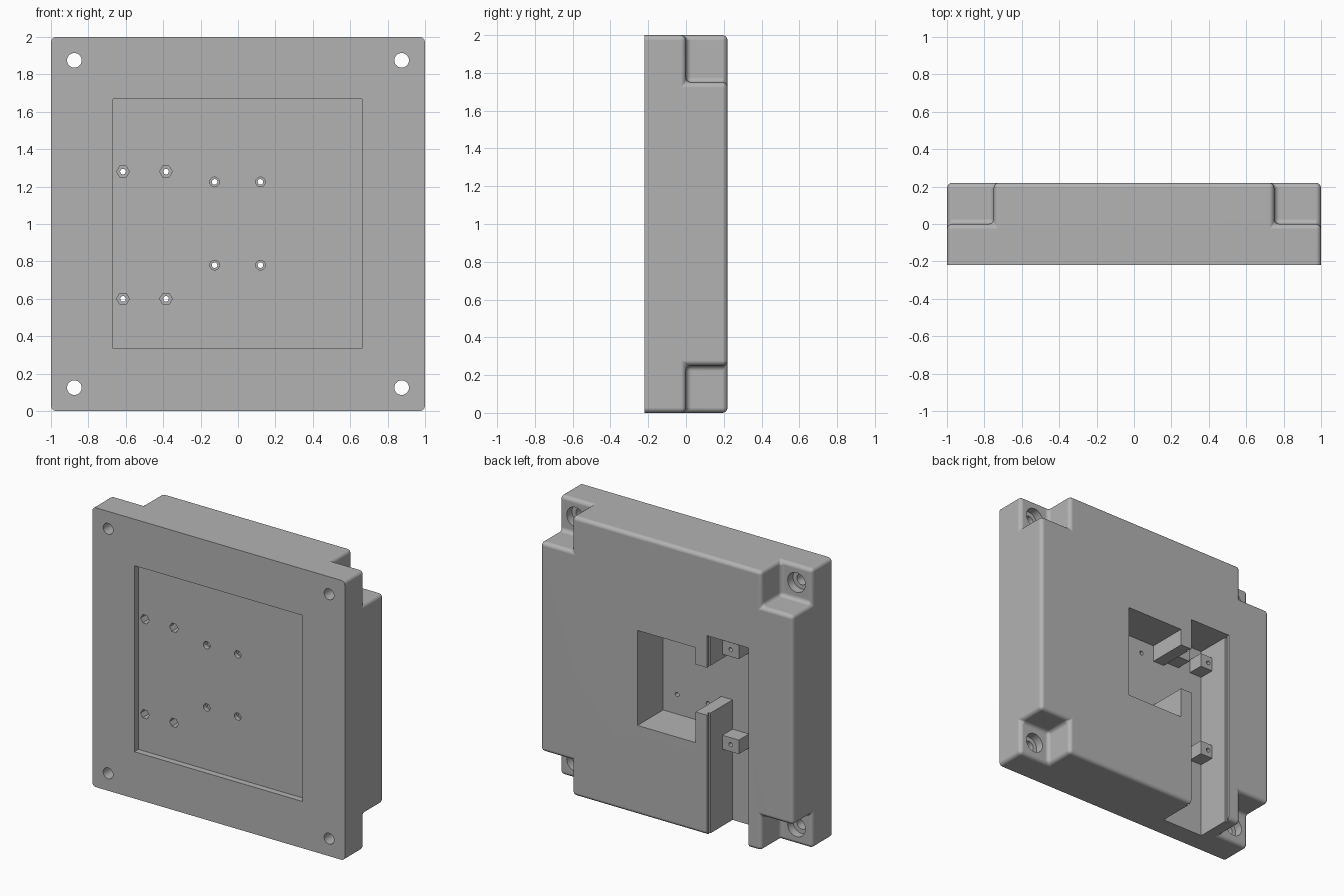
import bpy, bmesh, math

old = bpy.data.objects.get("Cube")
if old:
    bpy.data.objects.remove(old, do_unlink=True)

# Single grey material
grey = bpy.data.materials.new("plain grey")
grey.use_nodes = True
colour = (0.45, 0.45, 0.45, 1)
grey.diffuse_color = colour
grey.node_tree.nodes["Principled BSDF"].inputs["Base Color"].default_value = colour


def prism(name, outline, y0, y1, taper=None):
    """Closed solid from an x-z outline, running from y0 to y1."""
    bm = bmesh.new()
    front = [bm.verts.new((x, y0, z)) for x, z in outline]
    back = [bm.verts.new((x, y1, z)) for x, z in (taper or outline)]
    bm.faces.new(front)
    bm.faces.new(back[::-1])
    n = len(outline)
    for i in range(n):
        j = (i + 1) % n
        bm.faces.new((front[j], front[i], back[i], back[j]))
    bmesh.ops.recalc_face_normals(bm, faces=bm.faces)
    mesh = bpy.data.meshes.new(name)
    bm.to_mesh(mesh)
    bm.free()
    mesh.materials.append(grey)
    obj = bpy.data.objects.new(name, mesh)
    bpy.context.collection.objects.link(obj)
    return obj


def rect(x0, x1, z0, z1):
    return [(x0, z0), (x1, z0), (x1, z1), (x0, z1)]


def ring(x, z, r, sides=32):
    step = math.tau / sides
    return [(x + r * math.cos(i * step), z + r * math.sin(i * step)) for i in range(sides)]


def combine(target, tool, operation="DIFFERENCE"):
    """Apply one boolean and discard the tool."""
    mod = target.modifiers.new("cut", "BOOLEAN")
    mod.operation = operation
    mod.solver = "EXACT"
    mod.object = tool
    bpy.context.view_layer.objects.active = target
    bpy.ops.object.modifier_apply(modifier=mod.name)
    bpy.data.objects.remove(tool, do_unlink=True)


FRONT, BACK, FLOOR = -0.22, 0.22, -0.07
corners = [(sx, sz) for sx in (-1, 1) for sz in (-1, 1)]

# Housing block with a notch in each rear corner
body = prism("mounting_housing", rect(-1, 1, 0, 2), FRONT, BACK)
for sx, sz in corners:
    xs = sorted((sx * 0.75, sx * 1.2))
    zs = sorted((1 + sz * 0.75, 1 + sz * 1.2))
    combine(body, prism("notch", rect(*xs, *zs), 0, 0.5))

# Rounded edges everywhere except around the flat front
bm = bmesh.new()
bm.from_mesh(body.data)
bmesh.ops.dissolve_limit(bm, angle_limit=0.01, verts=bm.verts, edges=bm.edges)
edges = [e for e in bm.edges if max(v.co.y for v in e.verts) > FRONT + 0.01]
bmesh.ops.bevel(bm, geom=edges, offset=0.028, offset_type="OFFSET", segments=4,
                profile=0.5, affect="EDGES", clamp_overlap=True)
bm.to_mesh(body.data)
bm.free()

# Shallow square recess in the front
combine(body, prism("recess", rect(-0.667, 0.663, 0.335, 1.667), FRONT - 0.1, FRONT + 0.045))

# Rear window joined by a gap to a slot that is open at the bottom
cavity = [(0.23, 0.64), (0.23, 1.32), (-0.23, 1.32), (-0.23, 1.2), (-0.32, 1.2),
          (-0.32, 1.43), (-0.65, 1.43), (-0.65, -0.1), (-0.32, -0.1),
          (-0.32, 0.86), (-0.23, 0.86), (-0.23, 0.64)]
combine(body, prism("cavity", cavity, FLOOR, 0.5))

# Narrow cover groove along both slot walls
combine(body, prism("groove", rect(-0.665, -0.305, -0.1, 1.43), 0.18, 0.198))

# Screw blocks in the slot, with hexagonal nut pockets from the front
for z in (0.6, 1.28):
    for x0, x1 in ((-0.69, -0.55), (-0.45, -0.28)):
        combine(body, prism("block", rect(x0, x1, z - 0.05, z + 0.05), FLOOR - 0.02, 0.045), "UNION")
    for x in (-0.615, -0.385):
        combine(body, prism("nut_pocket", ring(x, z, 0.034, 6), -0.3, -0.1))
        combine(body, prism("screw_hole", ring(x, z, 0.015, 16), -0.3, 0.1))

# Countersunk holes in the window floor
for x in (-0.125, 0.12):
    for z in (0.78, 1.225):
        combine(body, prism("screw_hole", ring(x, z, 0.015, 16), -0.3, 0))
        combine(body, prism("countersink", ring(x, z, 0.026, 16), -0.3, -0.145))

# Corner mounting holes with counterbores in the notches
for sx, sz in corners:
    x, z = sx * 0.875, 1 + sz * 0.875
    combine(body, prism("mount_hole", ring(x, z, 0.039), -0.3, 0.1))
    combine(body, prism("counterbore", ring(x, z, 0.07), -0.06, 0.1))

# Smooth fillets, crisp edges
bpy.ops.object.select_all(action="DESELECT")
body.select_set(True)
bpy.context.view_layer.objects.active = body
bpy.ops.object.shade_smooth_by_angle(angle=math.radians(30))
weighted = body.modifiers.new("even normals", "WEIGHTED_NORMAL")
weighted.keep_sharp = True
